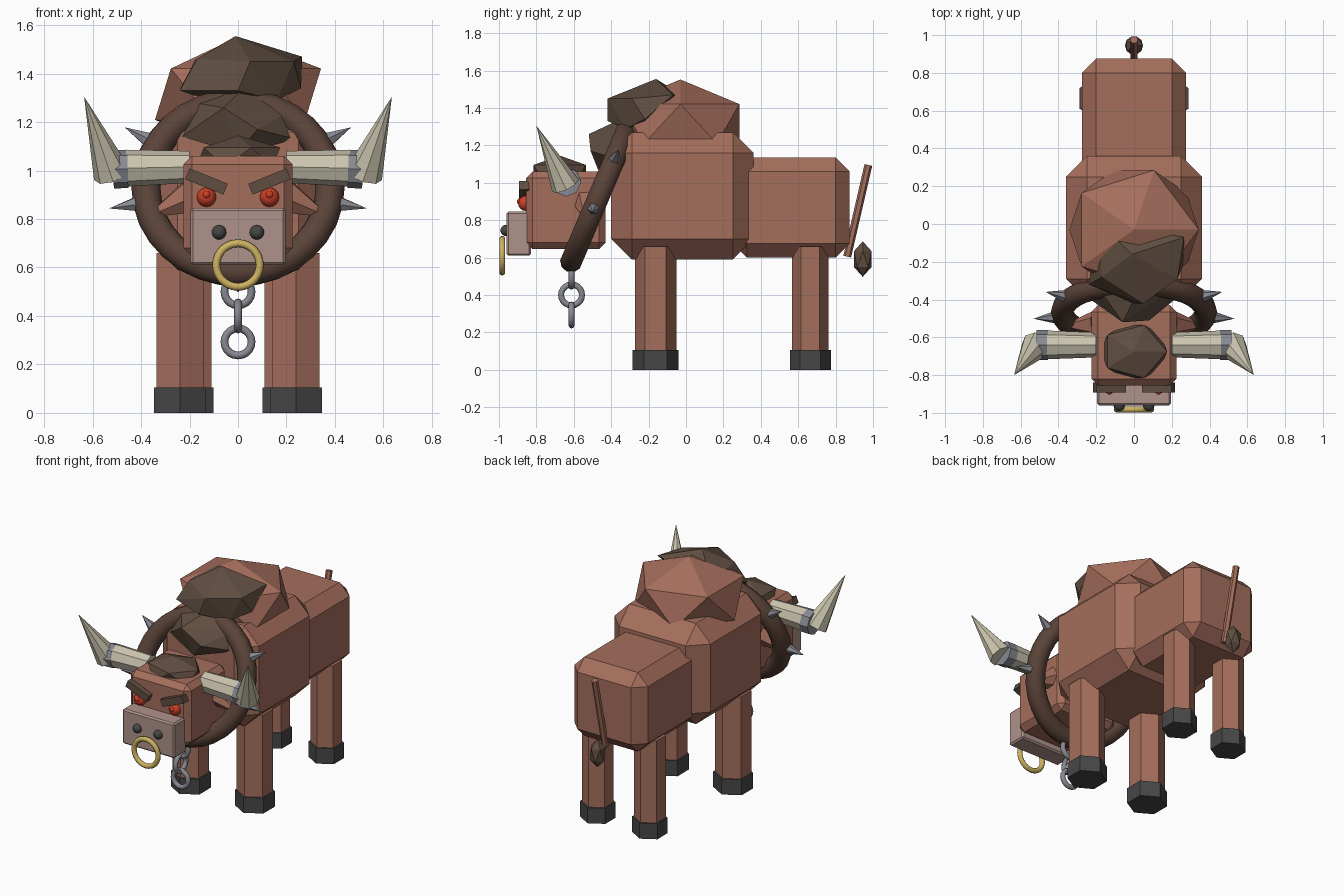
import bpy, bmesh, math
from mathutils import Vector, Matrix

if "Cube" in bpy.data.objects:
    bpy.data.objects.remove(bpy.data.objects["Cube"])


def material(name, r, g, b):
    m = bpy.data.materials.new(name)
    m.diffuse_color = (r, g, b, 1)
    m.use_nodes = True
    m.node_tree.nodes["Principled BSDF"].inputs["Base Color"].default_value = m.diffuse_color
    return m


HIDE = material("brown hide", .376, .156, .107)
MANE = material("dark mane", .117, .076, .053)
LEATHER = material("collar leather", .102, .056, .040)
HOOF = material("hoof black", .062, .062, .064)
HORN = material("horn cream", .60, .56, .43)
MUZZLE = material("muzzle pink", .43, .29, .255)
RED = material("eye red", .60, .05, .02)
GOLD = material("gold", .62, .45, .12)
STEEL = material("steel", .25, .255, .29)


def finish(name, bm, mat, smooth=False):
    bmesh.ops.recalc_face_normals(bm, faces=bm.faces[:])
    me = bpy.data.meshes.new(name)
    bm.to_mesh(me)
    bm.free()
    me.materials.append(mat)
    for p in me.polygons:
        p.use_smooth = smooth
    ob = bpy.data.objects.new(name, me)
    bpy.context.collection.objects.link(ob)
    return ob


def box(name, lo, hi, bevel, mat, tilt=0):
    """Chamfered box between two corners, optionally turned about y."""
    lo, hi = Vector(lo), Vector(hi)
    bm = bmesh.new()
    bmesh.ops.create_cube(bm, size=1)
    bmesh.ops.scale(bm, vec=hi - lo, verts=bm.verts[:])
    if bevel:
        bmesh.ops.bevel(bm, geom=bm.edges[:], offset=bevel, segments=1,
                        affect='EDGES', profile=.5)
    mtx = Matrix.Translation((lo + hi) / 2) @ Matrix.Rotation(tilt, 4, 'Y')
    bmesh.ops.transform(bm, matrix=mtx, verts=bm.verts[:])
    return finish(name, bm, mat)


def rod(name, a, b, r1, r2, n, mat):
    """Straight prism or cone from point a to point b."""
    a, b = Vector(a), Vector(b)
    d = b - a
    rot = Vector((0, 0, 1)).rotation_difference(d).to_matrix().to_4x4()
    bm = bmesh.new()
    bmesh.ops.create_cone(bm, cap_ends=True, segments=n, radius1=r1, radius2=r2,
                          depth=d.length, matrix=Matrix.Translation((a + b) / 2) @ rot)
    bmesh.ops.remove_doubles(bm, verts=bm.verts[:], dist=1e-5)
    return finish(name, bm, mat)


def rock(name, center, scale, mat):
    """Stretched twenty-sided lump."""
    bm = bmesh.new()
    bmesh.ops.create_icosphere(bm, subdivisions=1, radius=1)
    bmesh.ops.scale(bm, vec=scale, verts=bm.verts[:])
    bmesh.ops.translate(bm, vec=center, verts=bm.verts[:])
    return finish(name, bm, mat)


def hull(name, points, mat):
    """Faceted lump wrapped around a few points."""
    bm = bmesh.new()
    for p in points:
        bm.verts.new(p)
    res = bmesh.ops.convex_hull(bm, input=bm.verts[:])
    loose = [v for v in bm.verts if not v.link_faces]
    bmesh.ops.delete(bm, geom=loose, context='VERTS')
    return finish(name, bm, mat)


def ball(name, center, r, mat):
    bm = bmesh.new()
    bmesh.ops.create_uvsphere(bm, u_segments=12, v_segments=8, radius=r,
                              matrix=Matrix.Translation(center))
    return finish(name, bm, mat, True)


def torus(name, center, big, small, rot, mat, n=28, m=10):
    bpy.ops.mesh.primitive_torus_add(location=center, rotation=rot, major_radius=big,
                                     minor_radius=small, major_segments=n,
                                     minor_segments=m)
    ob = bpy.context.object
    ob.name = name
    ob.data.materials.append(mat)
    for p in ob.data.polygons:
        p.use_smooth = True
    return ob


# Torso and hump
box("chest", (-.36, -.40, .59), (.36, .36, 1.27), .11, HIDE)
box("hindquarters", (-.275, .25, .60), (.275, .875, 1.135), .075, HIDE)
rock("hump", (0, -.03, 1.315), (.383, .37, .237), HIDE)

# Mane lumps
hull("upper_mane", [(-.01, -.16, 1.555), (.265, -.07, 1.47), (-.19, .01, 1.45),
                    (-.17, -.28, 1.46), (.05, -.42, 1.45), (.23, -.29, 1.45),
                    (-.24, -.32, 1.33), (.0, -.42, 1.33), (.26, -.22, 1.34),
                    (.16, -.32, 1.29), (0, -.2, 1.25)], MANE)
hull("lower_mane", [(.02, -.36, 1.335), (.24, -.32, 1.26), (-.18, -.35, 1.28),
                    (-.06, -.52, 1.26), (.08, -.51, 1.17), (-.23, -.40, 1.14),
                    (.24, -.38, 1.13), (0, -.47, 1.07), (0, -.25, 1.1)], MANE)
rock("forelock", (0, -.675, 1.055), (.195, .165, .09), MANE)

# Head and muzzle
box("head", (-.225, -.855, .645), (.225, -.43, 1.06), .035, HIDE)
box("muzzle", (-.195, -.96, .61), (.195, -.83, .845), .01, MUZZLE)
torus("nose_ring", (0, -.982, .61), .09, .016, (math.pi / 2, 0, 0), GOLD)

# Paired head parts
for s, side in ((-1, "left"), (1, "right")):
    ball(side + "_nostril", (s * .078, -.962, .745), .03, HOOF)
    ball(side + "_eye", (s * .13, -.858, .89), .04, RED)
    ball(side + "_pupil", (s * .13, -.888, .9), .016, RED)
    x0, x1 = sorted((s * .045, s * .215))
    box(side + "_brow", (x0, -.893, .931), (x1, -.84, .979), 0, MANE,
        -s * math.radians(22))
    rod(side + "_ear", (s * .20, -.53, .89), (s * .385, -.54, .805), .075, 0, 6, HIDE)
    # horn: thick base, steel band, upswept tip
    rod(side + "_horn_base", (s * .20, -.64, 1.015), (s * .46, -.64, 1.01),
        .066, .076, 8, HORN)
    rod(side + "_horn_band", (s * .455, -.64, 1.007), (s * .515, -.64, 1.005),
        .079, .079, 8, STEEL)
    rod(side + "_horn_tip", (s * .52, -.645, .985), (s * .635, -.80, 1.305),
        .078, 0, 8, HORN)

# Legs and hooves
for s, side in ((-1, "left"), (1, "right")):
    for part, x, y, r in (("front", .24, -.162, .112), ("hind", .195, .665, .098)):
        rod(f"{part}_{side}_leg", (s * x, y, .08), (s * x, y, .66), r, r, 6, HIDE)
        rod(f"{part}_{side}_hoof", (s * x, y, 0), (s * x, y, .105),
            r + .011, r + .011, 6, HOOF)

# Tilted collar with spikes
TILT = math.radians(23)
C = Vector((0, -.465, .93))
torus("collar", C, .38, .06, (math.pi / 2 - TILT, 0, 0), LEATHER, 32, 10)
up = Vector((0, math.sin(TILT), math.cos(TILT)))
for deg in (30, -10, 190, 150):
    a = math.radians(deg)
    d = Vector((math.cos(a), 0, 0)) + up * math.sin(a)
    rod("collar_spike", C + d * .425, C + d * .54, .033, 0, 6, STEEL)

# Chain links hanging from the collar
for i, z in enumerate((.50, .40, .293)):
    rot = (math.pi / 2, 0, 0) if i % 2 == 0 else (0, math.pi / 2, 0)
    torus("chain_link", (0, -.612, z), .056, .016, rot, STEEL, 20, 8)

# Tail
rod("tail", (0, .862, .605), (0, .975, 1.095), .021, .021, 6, HIDE)
rock("tail_tuft", (0, .945, .592), (.054, .055, .095), MANE)
